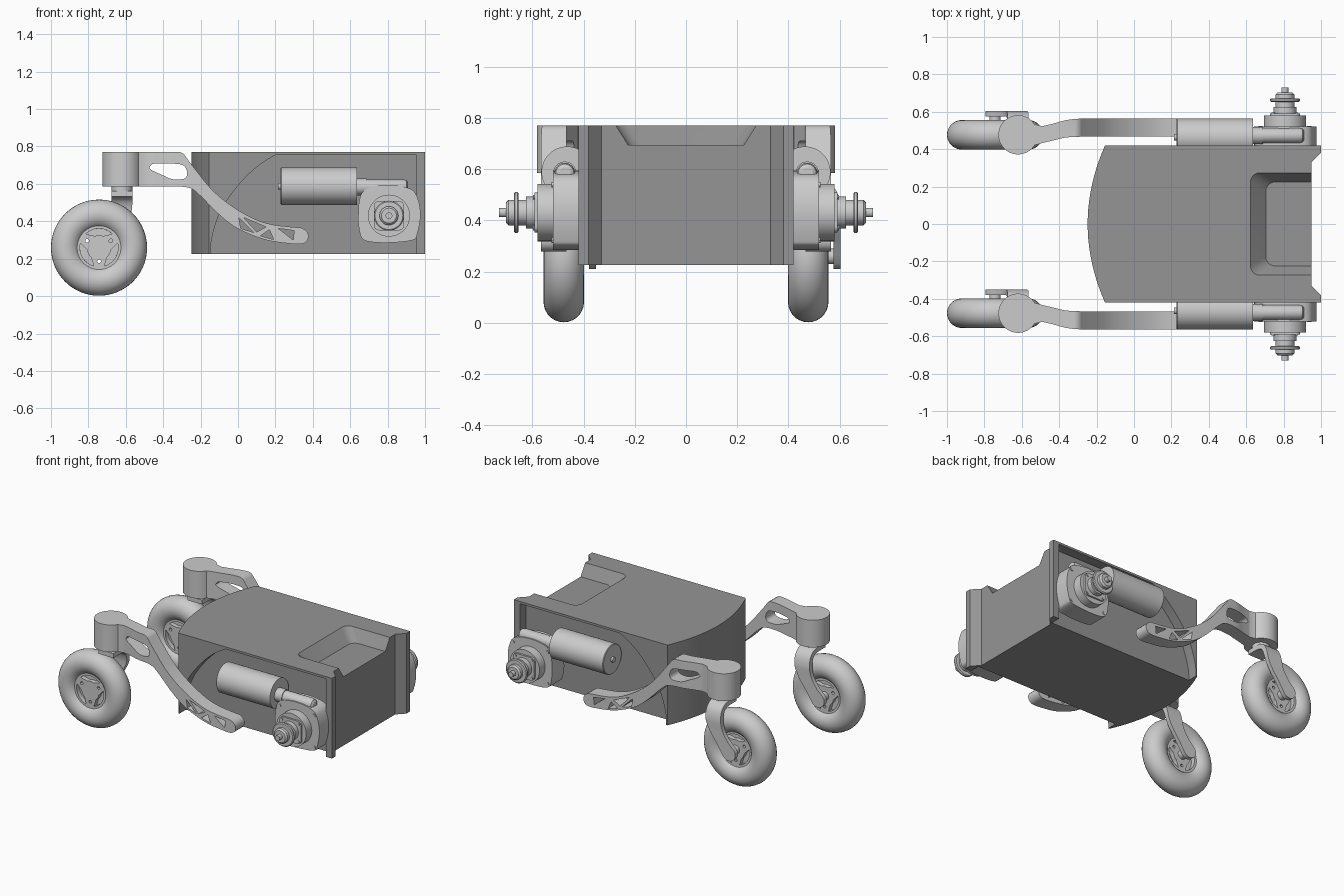
import bpy, bmesh
from math import sin, cos, pi, radians

if "Cube" in bpy.data.objects:
    bpy.data.objects.remove(bpy.data.objects["Cube"])


def make(name, bm):
    bmesh.ops.remove_doubles(bm, verts=bm.verts, dist=1e-5)
    bmesh.ops.recalc_face_normals(bm, faces=bm.faces)
    me = bpy.data.meshes.new(name)
    bm.to_mesh(me)
    bm.free()
    ob = bpy.data.objects.new(name, me)
    bpy.context.collection.objects.link(ob)
    return ob


def place(plane, u, v, d):
    return {'xz': (u, d, v), 'xy': (u, v, d), 'yz': (d, u, v)}[plane]


def prism(name, pts, plane, a, b, pts2=None):
    """Extrude an outline from a to b; pts2 gives a different end outline."""
    bm = bmesh.new()
    lo = [bm.verts.new(place(plane, u, v, a)) for u, v in pts]
    hi = [bm.verts.new(place(plane, u, v, b)) for u, v in (pts2 or pts)]
    n = len(pts)
    bm.faces.new(lo)
    bm.faces.new(hi)
    for i in range(n):
        bm.faces.new((lo[i], lo[(i + 1) % n], hi[(i + 1) % n], hi[i]))
    return make(name, bm)


def lathe(name, prof, axis, c, n=48, s=1):
    """Revolve (radius, height) points about an axis through c."""
    plane = {'x': 'yz', 'y': 'xz', 'z': 'xy'}[axis]
    bm = bmesh.new()
    rings = []
    for r, h in prof:
        if r == 0:
            p = place(plane, 0, 0, h * s)
            rings.append([bm.verts.new([c[k] + p[k] for k in range(3)])] * n)
        else:
            ring = []
            for i in range(n):
                t = 2 * pi * i / n
                p = place(plane, r * cos(t), r * sin(t), h * s)
                ring.append(bm.verts.new([c[k] + p[k] for k in range(3)]))
            rings.append(ring)
    for A, B in zip(rings, rings[1:]):
        for i in range(n):
            j = (i + 1) % n
            bm.faces.new(list(dict.fromkeys((A[i], A[j], B[j], B[i]))))
    return make(name, bm)


def cyl(name, r, a, b, axis, c, n=32, s=1):
    return lathe(name, [(0, a), (r, a), (r, b), (0, b)], axis, c, n, s)


def boolean(ob, tool, op='DIFFERENCE'):
    m = ob.modifiers.new('cut', 'BOOLEAN')
    m.operation, m.object, m.solver = op, tool, 'EXACT'
    bpy.context.view_layer.objects.active = ob
    bpy.ops.object.modifier_apply(modifier=m.name)
    bpy.data.objects.remove(tool)


def spline(p, n=5):
    """Smooth open curve through the points."""
    q = [p[0]] + p + [p[-1]]
    out = []
    for a, b, c, d in zip(q, q[1:], q[2:], q[3:]):
        for i in range(n):
            t = i / n
            out.append(tuple(0.5 * (2 * b[k] + (c[k] - a[k]) * t
                       + (2 * a[k] - 5 * b[k] + 4 * c[k] - d[k]) * t * t
                       + (3 * b[k] - a[k] - 3 * c[k] + d[k]) * t ** 3) for k in (0, 1)))
    return out + [p[-1]]


def arc(cx, cy, r, a, b, n=12):
    return [(cx + r * cos(radians(a + (b - a) * i / n)),
             cy + r * sin(radians(a + (b - a) * i / n))) for i in range(n + 1)]


def rounded(x0, x1, y0, y1, r):
    return (arc(x1 - r, y1 - r, r, 0, 90, 6) + arc(x0 + r, y1 - r, r, 90, 180, 6)
            + arc(x0 + r, y0 + r, r, 180, 270, 6) + arc(x1 - r, y0 + r, r, 270, 360, 6))


# Body: bowed nose, flanged tail
nose = [(-0.155 - 0.093 * (1 - (i / 10) ** 2), 0.42 * i / 10) for i in range(10, -11, -1)]
body = prism('body', nose + [(1, -0.42), (1, -0.38), (0.95, -0.33),
             (0.95, 0.33), (1, 0.38), (1, 0.42)], 'xy', 0.225, 0.77)
# Rear tray pocket in the top
boolean(body, prism('tray_cutter', rounded(0.705, 1.15, -0.225, 0.225, 0.05), 'xy', 0.693, 0.78,
                    rounded(0.612, 1.25, -0.28, 0.28, 0.05)))
# Side wells
well = spline([(-0.145, 0.2), (-0.14, 0.31), (-0.09, 0.46), (0.0, 0.59), (0.1, 0.69), (0.2, 0.755)])
for s in (-1, 1):
    boolean(body, prism('well_cutter', well + [(0.955, 0.755), (0.955, 0.2)], 'xz', s * 0.352, s * 0.6))
# Dark paint
paint = bpy.data.materials.new('dark_grey')
paint.diffuse_color = (0.3, 0.3, 0.3, 1)
paint.use_nodes = True
paint.node_tree.nodes["Principled BSDF"].inputs["Base Color"].default_value = paint.diffuse_color
body.data.materials.clear()
body.data.materials.append(paint)

ARM_SIDE = ([(-0.75, 0.585), (-0.75, 0.77), (-0.31, 0.77)]
            + spline([(-0.29, 0.76), (-0.23, 0.68), (-0.13, 0.56), (0, 0.46), (0.15, 0.39), (0.34, 0.365)])
            + arc(0.335, 0.32, 0.042, 70, -90, 8)
            + spline([(0.3, 0.278), (0.15, 0.30), (0, 0.36), (-0.1, 0.435), (-0.2, 0.535), (-0.25, 0.575),
                      (-0.3, 0.585)]))
SLOT = spline([(-0.475, 0.685), (-0.46, 0.705), (-0.42, 0.71), (-0.31, 0.705), (-0.28, 0.685), (-0.272, 0.65),
               (-0.29, 0.627), (-0.35, 0.625), (-0.40, 0.645), (-0.46, 0.672)], 3)
TRIANGLES = [[(0.005, 0.418), (0.015, 0.362), (0.085, 0.34)],
             [(0.03, 0.42), (0.10, 0.343), (0.15, 0.37)],
             [(0.12, 0.322), (0.19, 0.303), (0.168, 0.355)],
             [(0.215, 0.362), (0.30, 0.35), (0.295, 0.3)]]
GEARCASE = spline([(0.642, 0.40), (0.65, 0.52), (0.69, 0.575), (0.80, 0.594), (0.92, 0.575), (0.962, 0.52),
                   (0.976, 0.43), (0.958, 0.33), (0.93, 0.298), (0.80, 0.285), (0.69, 0.293), (0.655, 0.325),
                   (0.642, 0.40)], 4)[:-1]
WX, WZ, CX, CY = -0.743, 0.259, -0.62, 0.477

for s, tag in ((-1, 'front'), (1, 'back')):
    # Curved arm with caster socket: plan outline crossed with side outline
    plan = ([(0.6, 0.467), (0.6, 0.565)] + spline([(-0.27, 0.565), (-0.36, 0.556), (-0.43, 0.537), (-0.49, 0.523)])
            + arc(CX, CY, 0.105, 32, 328, 40)
            + spline([(-0.49, 0.433), (-0.43, 0.447), (-0.36, 0.463), (-0.27, 0.467)]))
    arm = prism(tag + '_arm', [(x, s * y) for x, y in plan], 'xy', 0.2, 0.85)
    boolean(arm, prism('side', ARM_SIDE, 'xz', s * 0.3, s * 0.7), 'INTERSECT')
    for hole in [SLOT] + TRIANGLES:
        boolean(arm, prism('hole', hole, 'xz', s * 0.3, s * 0.7))

    # Caster stem and one-sided fork (same side on both casters)
    y = s * CY
    cyl(tag + '_caster_stem', 0.055, 0.555, 0.6, 'z', (CX, y, 0))
    outer = spline([(-0.055, 0.562), (0.05, 0.56), (0.10, 0.53), (0.124, 0.47), (0.126, 0.38), (0.126, 0.2)])
    inner = spline([(0.098, 0.2), (0.098, 0.40), (0.092, 0.47), (0.07, 0.515), (0.03, 0.53), (-0.055, 0.532)])
    fork = prism(tag + '_caster_fork', [(y + u, v) for u, v in outer + inner], 'yz', -0.9, -0.5)
    side = (arc(WX, WZ, 0.05, 140, 320, 10)
            + spline([(-0.65, 0.31), (-0.60, 0.38), (-0.568, 0.46), (-0.565, 0.58)])
            + spline([(-0.675, 0.58), (-0.68, 0.47), (-0.70, 0.39), (-0.74, 0.33)]))
    boolean(fork, prism('fork_side', side, 'xz', y - 0.3, y + 0.3), 'INTERSECT')
    cyl(tag + '_caster_axle', 0.03, -0.045, 0.125, 'y', (WX, y, WZ))

    # Tyre and spoked hub
    lathe(tag + '_caster_tyre', arc(0.178, 0, 0.079, 0, 360, 28), 'y', (WX, y, WZ), 64)
    hub = cyl(tag + '_caster_hub', 0.124, -0.05, 0.05, 'y', (WX, y, WZ), 48)
    for k in range(3):
        a = 90 + 120 * k
        seg = arc(WX, WZ, 0.102, a - 44, a + 44, 12)
        inn = arc(WX, WZ, 0.066, a + 20, a - 20, 4)
        for d in (-1, 1):
            boolean(hub, prism('spoke_gap', seg + inn, 'xz', y + d * 0.02, y + d * 0.1))
        t = radians(a + 60)
        boolean(hub, cyl('hub_hole', 0.01, -0.1, 0.1, 'y', (WX + 0.073 * cos(t), y, WZ + 0.073 * sin(t)), 12))

    # Motor and worm housing
    c = (0, s * 0.464, 0.588)
    lathe(tag + '_motor', [(0, 0.214), (0.018, 0.214), (0.018, 0.228), (0.096, 0.228), (0.1, 0.232), (0.1, 0.635),
          (0, 0.635)], 'x', c)
    lathe(tag + '_worm_housing', [(0, 0.62), (0.045, 0.62), (0.045, 0.69), (0.04, 0.69), (0.04, 0.885),
          (0.035, 0.902), (0.022, 0.91), (0, 0.91)], 'x', (0, s * 0.473, 0.584))

    # Gearbox casing, output stages and wheel shaft
    prism(tag + '_gearbox', GEARCASE, 'xz', s * 0.39, s * 0.52)
    g = (0.807, 0, 0.43)
    cyl(tag + '_gearbox_drum', 0.112, 0.5, 0.58, 'y', g, 48, s)
    prism(tag + '_wheel_flange', rounded(0.727, 0.887, 0.352, 0.508, 0.025), 'xz', s * 0.57, s * 0.592)
    lathe(tag + '_wheel_shaft', [(0, 0.58), (0.062, 0.58), (0.062, 0.625), (0.05, 0.625), (0.05, 0.653), (0.074, 0.653),
          (0.08, 0.658), (0.08, 0.667), (0.074, 0.672), (0.05, 0.672), (0.05, 0.692), (0.04, 0.702), (0.018, 0.702),
          (0.018, 0.73), (0, 0.73)], 'y', g, 48, s)
    for dx in (-1, 1):
        for dz in (-1, 1):
            cyl(tag + '_flange_bolt', 0.009, 0.59, 0.597, 'y', (g[0] + dx * 0.062, 0, g[2] + dz * 0.06), 12, s)
            cyl(tag + '_gearbox_bolt', 0.011, 0.51, 0.525, 'y', (g[0] + dx * 0.13, 0, g[2] + dz * 0.108), 12, s)

bpy.ops.object.select_all(action='SELECT')
bpy.context.view_layer.objects.active = body
bpy.ops.object.shade_smooth_by_angle(angle=radians(30))
